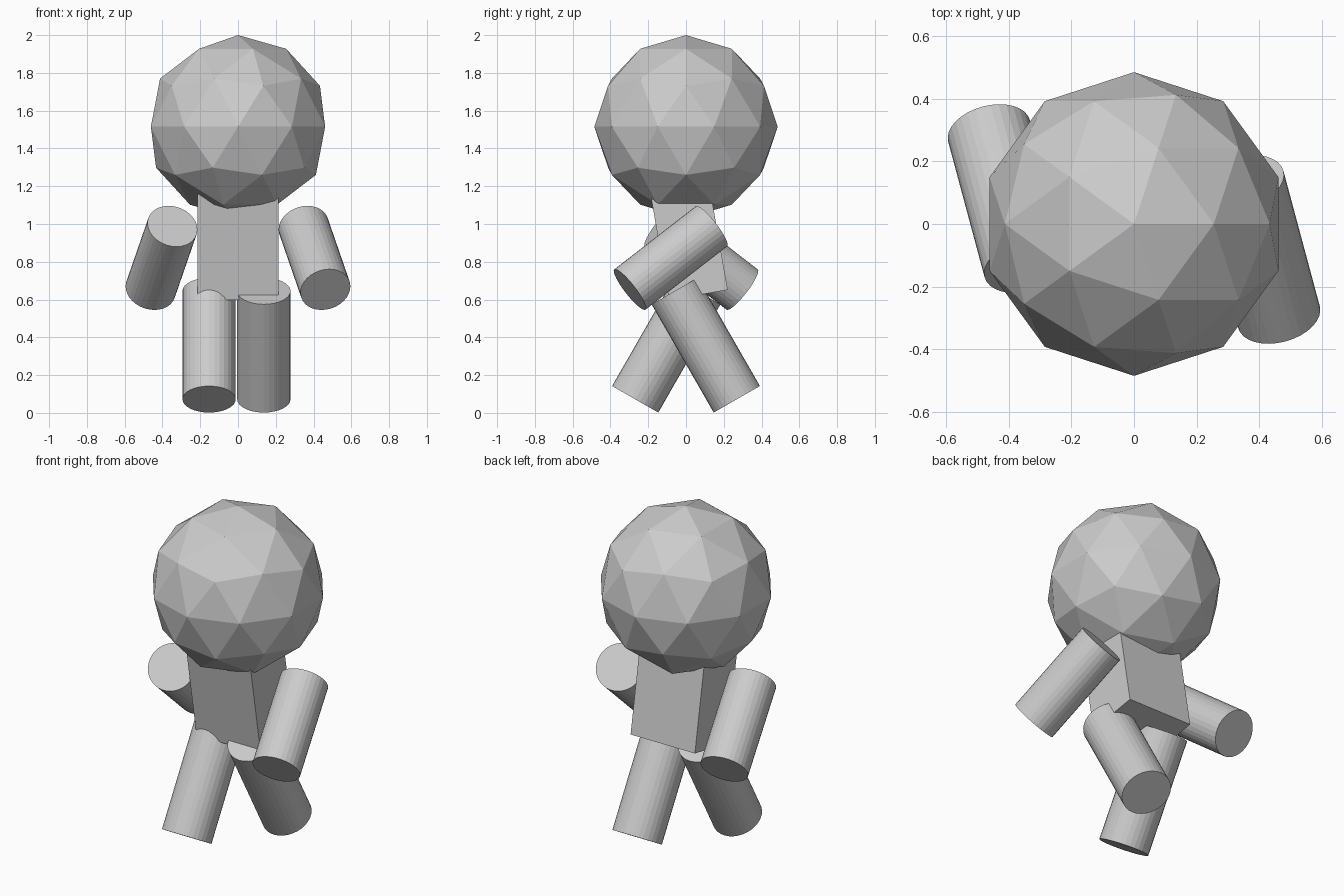
import bpy
import math
from mathutils import Vector

if "Cube" in bpy.data.objects:
    bpy.data.objects.remove(bpy.data.objects["Cube"])

grey = bpy.data.materials.new("plain grey")
grey.diffuse_color = (0.6, 0.6, 0.6, 1)
grey.use_nodes = True
grey.node_tree.nodes["Principled BSDF"].inputs["Base Color"].default_value = grey.diffuse_color


def finish(name):
    ob = bpy.context.object
    ob.name = name
    ob.data.materials.append(grey)
    return ob


def limb(name, top, bottom, radius):
    """Flat-shaded cylinder running between two points."""
    a, b = Vector(top), Vector(bottom)
    axis = a - b
    bpy.ops.mesh.primitive_cylinder_add(vertices=32, radius=radius,
                                        depth=axis.length, location=(a + b) / 2)
    ob = finish(name)
    ob.rotation_euler = axis.to_track_quat('Z', 'Y').to_euler()
    return ob


# Faceted head
bpy.ops.mesh.primitive_ico_sphere_add(subdivisions=2, radius=0.485,
                                      location=(0, 0, 1.515))
finish("head")

# Torso: box leaning forward, its top buried in the head
lean, height = math.radians(10), 0.62
up = Vector((0, -math.sin(lean), math.cos(lean)))
base = Vector((0, 0.066, 0.624))
bpy.ops.mesh.primitive_cube_add(size=1, location=base + up * height / 2)
torso = finish("torso")
torso.scale = (0.428, 0.315, height)
torso.rotation_euler.x = lean

# Striding legs, swung 30 degrees in opposite directions
for side, x, s in (("left", 0.137, 1), ("right", -0.153, -1)):
    limb(side + "_leg", (x, -0.06 * s, 0.645), (x, 0.269 * s, 0.072), 0.141)

# Arms swung opposite to the legs
for side, s in (("left", 1), ("right", -1)):
    limb(side + "_arm", (0.347 * s, 0.135 * s, 0.988),
         (0.463 * s, -0.297 * s, 0.653), 0.135)
